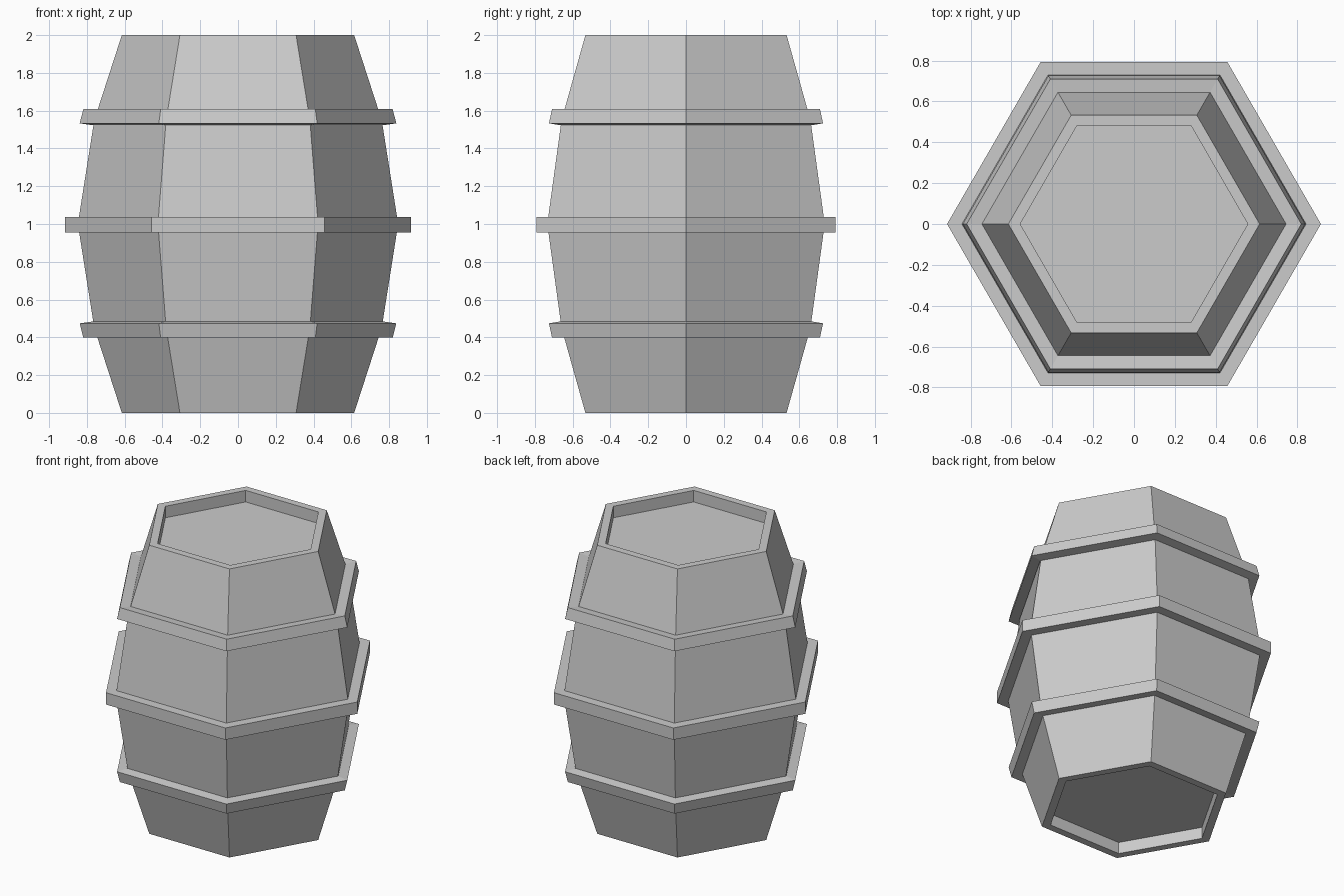
import bpy, bmesh, math

if "Cube" in bpy.data.objects:
    bpy.data.objects.remove(bpy.data.objects["Cube"])

SIDES = 6


def lathe(name, profile, ring=False):
    """Sweep a (radius, z) profile round six corners; a ring closes on itself, otherwise the ends are capped."""
    bm = bmesh.new()
    loops = [[bm.verts.new((r * math.cos(k * math.tau / SIDES),
                            r * math.sin(k * math.tau / SIDES), z))
              for k in range(SIDES)] for r, z in profile]
    pairs = list(zip(loops, loops[1:]))
    if ring:
        pairs.append((loops[-1], loops[0]))
    for a, b in pairs:
        for k in range(SIDES):
            n = (k + 1) % SIDES
            bm.faces.new((a[k], a[n], b[n], b[k]))
    if not ring:
        bm.faces.new(loops[0])
        bm.faces.new(loops[-1])
    bmesh.ops.recalc_face_normals(bm, faces=bm.faces)
    mesh = bpy.data.meshes.new(name)
    bm.to_mesh(mesh)
    bm.free()
    obj = bpy.data.objects.new(name, mesh)
    bpy.context.collection.objects.link(obj)
    return obj


# Barrel body with recessed lids at both ends
half = [(0.557, 0.08), (0.557, 0.0), (0.615, 0.0), (0.761, 0.45)]
lathe("barrel_body", half + [(0.848, 1.0)] + [(r, 2 - z) for r, z in reversed(half)])

# Middle hoop
lathe("middle_hoop", [(0.838, 0.955), (0.915, 0.955), (0.915, 1.037), (0.838, 1.037)], True)

# Tilted upper hoop and its mirrored lower twin
upper = [(0.768, 1.523), (0.838, 1.533), (0.819, 1.608), (0.744, 1.601)]
lathe("upper_hoop", upper, True)
lathe("lower_hoop", [(r, 2.007 - z) for r, z in upper], True)
